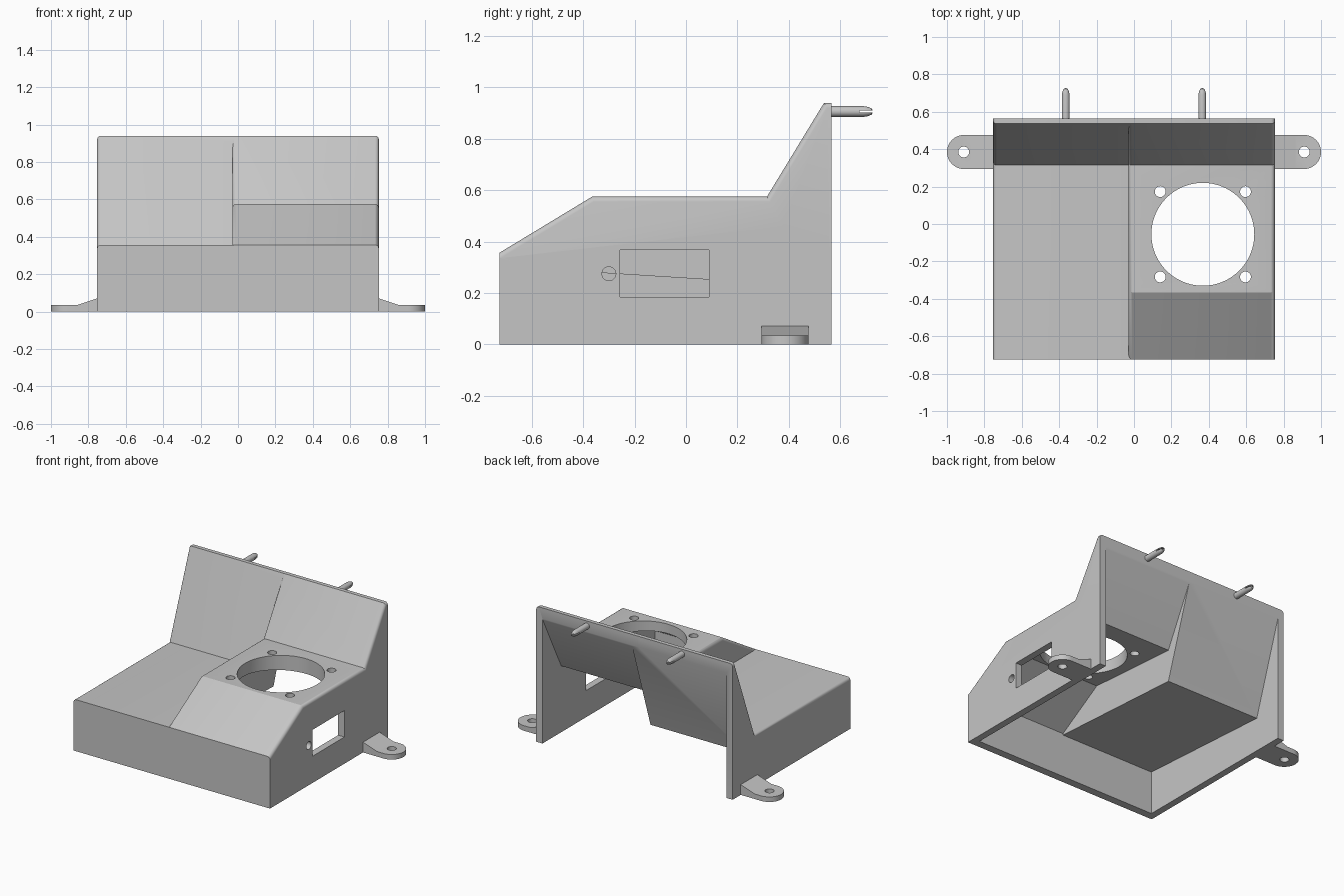
import bpy, bmesh, math
from mathutils import Matrix, Vector

if "Cube" in bpy.data.objects:
    bpy.data.objects.remove(bpy.data.objects["Cube"], do_unlink=True)

grey = bpy.data.materials.new("plain grey")
grey.use_nodes = True
COLOUR = (0.56, 0.56, 0.56, 1)
grey.diffuse_color = COLOUR
grey.node_tree.nodes["Principled BSDF"].inputs["Base Color"].default_value = COLOUR


def finish(name, bm):
    bmesh.ops.recalc_face_normals(bm, faces=bm.faces)
    mesh = bpy.data.meshes.new(name)
    bm.to_mesh(mesh)
    bm.free()
    mesh.materials.append(grey)
    obj = bpy.data.objects.new(name, mesh)
    bpy.context.collection.objects.link(obj)
    return obj


def extrude(name, points, offset, fillet=None):
    """Extrude a closed outline; fillet is a rule choosing edges to round."""
    bm = bmesh.new()
    face = bm.faces.new([bm.verts.new(p) for p in points])
    new = bmesh.ops.extrude_face_region(bm, geom=[face])["geom"]
    bmesh.ops.translate(bm, vec=Vector(offset),
                        verts=[v for v in new if isinstance(v, bmesh.types.BMVert)])
    bmesh.ops.recalc_face_normals(bm, faces=bm.faces)
    if fillet:
        edges = [e for e in bm.edges if fillet(*e.verts)]
        bmesh.ops.bevel(bm, geom=edges, offset=0.02, segments=4,
                        profile=0.5, affect='EDGES')
    return finish(name, bm)


def side_prism(name, profile, x0, x1, fillet=None):
    return extrude(name, [(x0, y, z) for y, z in profile], (x1 - x0, 0, 0), fillet)


def box(name, lo, hi):
    return side_prism(name, [(lo[1], lo[2]), (hi[1], lo[2]), (hi[1], hi[2]), (lo[1], hi[2])],
                      lo[0], hi[0])


def cylinder(name, centre, radius, length, axis='Z', sides=48):
    turn = {'X': Matrix.Rotation(math.pi / 2, 4, 'Y'), 'Z': Matrix.Identity(4)}[axis]
    bm = bmesh.new()
    bmesh.ops.create_cone(bm, cap_ends=True, segments=sides, radius1=radius, radius2=radius,
                          depth=length, matrix=Matrix.Translation(centre) @ turn)
    return finish(name, bm)


def combine(target, tool, operation='DIFFERENCE'):
    mod = target.modifiers.new("combine", 'BOOLEAN')
    mod.operation, mod.solver, mod.object = operation, 'EXACT', tool
    bpy.context.view_layer.objects.active = target
    bpy.ops.object.modifier_apply(modifier=mod.name)
    bpy.data.objects.remove(tool, do_unlink=True)


def smooth(obj):
    bpy.ops.object.select_all(action='DESELECT')
    obj.select_set(True)
    bpy.context.view_layer.objects.active = obj
    bpy.ops.object.shade_smooth_by_angle(angle=math.radians(28))


# Outer body: a low tray with a tall sloped back, plus a raised half
FRONT, BACK, HALF, TOP = -0.725, 0.565, 0.753, 0.94


def upper_side_edge(a, b):
    along_side = abs(a.co.x - b.co.x) < 0.001
    upper = min(a.co.z, b.co.z) > 0.35
    return along_side and upper


body = side_prism("body", [(FRONT, 0), (BACK, 0), (BACK, TOP), (0.537, TOP),
                           (0.315, 0.357), (FRONT, 0.357)], -HALF, HALF, upper_side_edge)
raised = side_prism("raised_half", [(FRONT, 0.1), (BACK, 0.1), (BACK, TOP), (0.537, TOP),
                                    (0.315, 0.575), (-0.365, 0.575), (FRONT, 0.357)],
                    -0.03, HALF, upper_side_edge)
combine(body, raised, 'UNION')

# Hollow inside, open at the bottom and the back
low_room = side_prism("low_cavity", [(-0.67, -0.1), (0.7, -0.1), (0.7, 1.28),
                                     (0.36, 0.235), (-0.67, 0.30)], -0.705, 0.705)
high_room = side_prism("high_cavity", [(-0.67, 0.1), (0.7, 0.1), (0.7, 1.126),
                                       (0.36, 0.46), (-0.34, 0.51), (-0.67, 0.31)],
                       0.02, 0.705)
combine(body, low_room)
combine(body, high_room)

# Round opening with four screw holes
CX, CY = 0.368, -0.055
combine(body, cylinder("round_cutter", (CX, CY, 0.55), 0.275, 0.4, sides=96))
for sx in (-1, 1):
    for sy in (-1, 1):
        combine(body, cylinder("screw_cutter", (CX + sx * 0.228, CY + sy * 0.228, 0.55),
                               0.029, 0.4, sides=32))

# Side window and small round hole
combine(body, box("window_cutter", (0.6, -0.257, 0.185), (0.9, 0.09, 0.368)))
combine(body, cylinder("side_hole_cutter", (0.75, -0.3, 0.275), 0.027, 0.3, 'X', 32))
smooth(body)

# Mounting ears and slotted pegs, mirrored on both sides
EAR_Y, EAR_R = 0.385, 0.091
for side, label in ((1, "left"), (-1, "right")):
    arc = [(side * (1 - EAR_R + EAR_R * math.cos(a)), EAR_Y + EAR_R * math.sin(a), 0)
           for a in [math.pi * (i / 24 - 0.5) for i in range(25)]]
    root = [(side * 0.74, EAR_Y + EAR_R, 0), (side * 0.74, EAR_Y - EAR_R, 0)]
    ear = extrude(label + "_mounting_ear", arc + root, (0, 0, 0.035))
    ramp = extrude("ramp", [(side * x, EAR_Y - EAR_R, z) for x, z in
                            ((0.74, 0.01), (0.86, 0.01), (0.86, 0.035),
                             (HALF, 0.071), (0.74, 0.071))], (0, 2 * EAR_R, 0))
    combine(ear, ramp, 'UNION')
    combine(ear, cylinder("ear_cutter", (side * 0.91, EAR_Y, 0), 0.029, 0.3, sides=32))
    smooth(ear)

    # Peg: a lathed shaft with a rounded tip
    px, pz = side * 0.365, 0.906
    outline = [(0, 0.55), (0.021, 0.55), (0.021, 0.69), (0.018, 0.708),
               (0.012, 0.722), (0, 0.729)]
    bm = bmesh.new()
    verts = [bm.verts.new((px + r, y, pz)) for r, y in outline]
    edges = [bm.edges.new(pair) for pair in zip(verts, verts[1:])]
    bmesh.ops.spin(bm, geom=verts + edges, cent=(px, 0, pz), axis=(0, 1, 0),
                   angle=math.tau, steps=24, use_merge=True)
    bmesh.ops.remove_doubles(bm, verts=bm.verts, dist=0.0005)
    peg = finish(label + "_peg", bm)
    combine(peg, box("slot_cutter", (px - 0.05, 0.675, pz - 0.003), (px + 0.05, 0.8, pz + 0.003)))
    smooth(peg)
